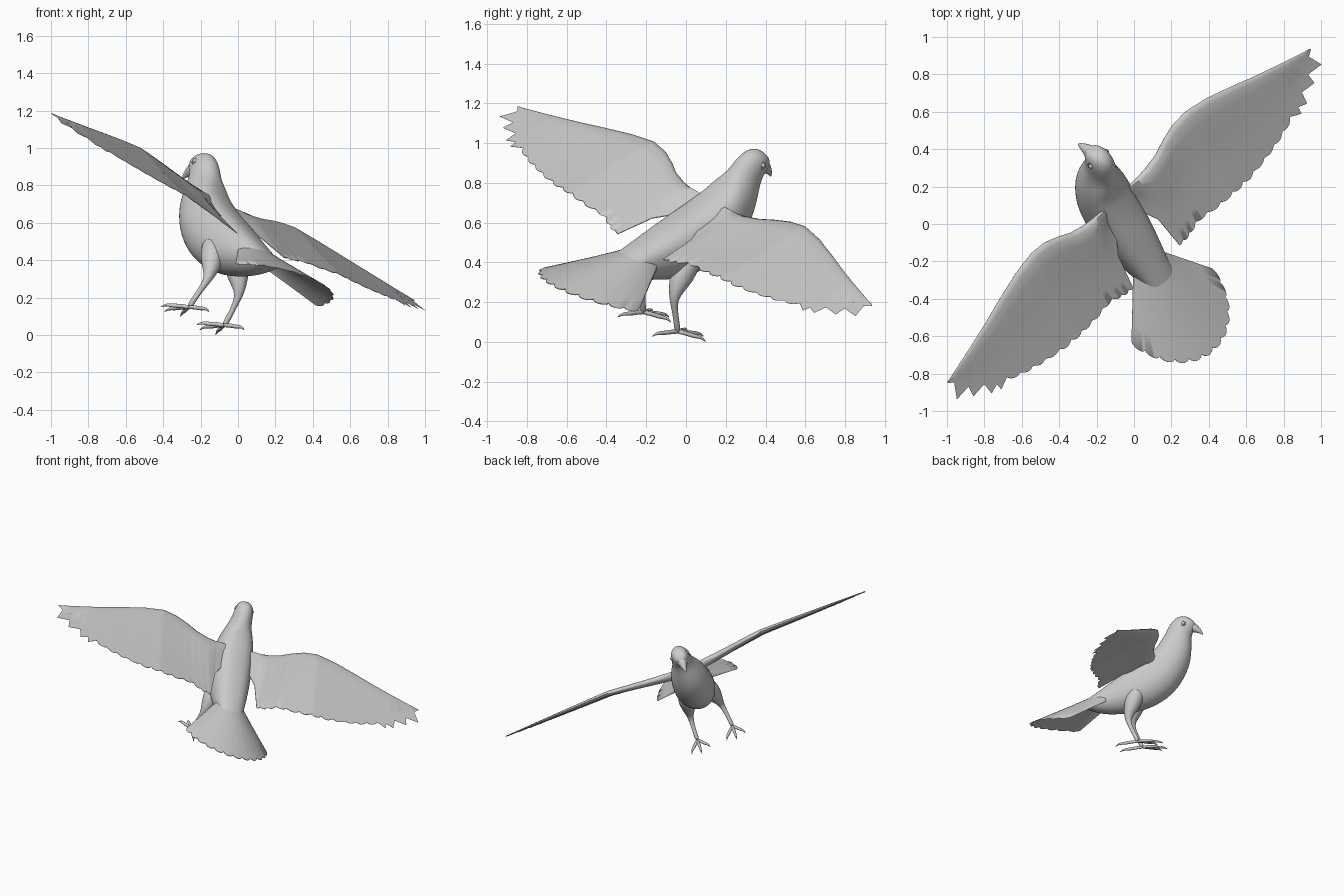
import bpy, bmesh, math
from mathutils import Matrix, Vector

if "Cube" in bpy.data.objects:
    bpy.data.objects.remove(bpy.data.objects["Cube"])

# One plain grey for the whole bird
grey = bpy.data.materials.new("plumage_grey")
grey.use_nodes = True
COLOUR = (0.6, 0.6, 0.6, 1)
grey.diffuse_color = COLOUR
grey.node_tree.nodes["Principled BSDF"].inputs["Base Color"].default_value = COLOUR

# The bird is built upright (x right, y forward, z up), then banked and turned
right = Vector((0.689, 0.633, -0.355)).normalized()
ahead = Vector((0, 0, 1)).cross(right).normalized()
up = right.cross(ahead)
POSE = Matrix((right, ahead, up)).transposed().to_4x4()
POSE.translation = right * -0.232


def finish(obj, mirror=False, subsurf=0, sharp=60):
    obj.data.materials.clear()
    obj.data.materials.append(grey)
    obj.matrix_world = POSE
    bpy.ops.object.select_all(action='DESELECT')
    obj.select_set(True)
    bpy.context.view_layer.objects.active = obj
    bpy.ops.object.shade_smooth_by_angle(angle=math.radians(sharp))
    if subsurf:
        mod = obj.modifiers.new("smooth", 'SUBSURF')
        mod.levels = mod.render_levels = subsurf
    if mirror:
        obj.modifiers.new("other_side", 'MIRROR')
    return obj


def loft(name, rings, **options):
    """Skin a list of equal closed rings and cap both ends."""
    bm = bmesh.new()
    rows = [[bm.verts.new(p) for p in ring] for ring in rings]
    n = len(rows[0])
    for a, b in zip(rows, rows[1:]):
        for i in range(n):
            bm.faces.new((a[i], a[(i + 1) % n], b[(i + 1) % n], b[i]))
    bm.faces.new(rows[0])
    bm.faces.new(rows[-1])
    bmesh.ops.recalc_face_normals(bm, faces=bm.faces)
    mesh = bpy.data.meshes.new(name)
    bm.to_mesh(mesh)
    bm.free()
    obj = bpy.data.objects.new(name, mesh)
    bpy.context.collection.objects.link(obj)
    return finish(obj, **options)


def ellipse(centre, a, b, n, fullness=1.0):
    """Oval ring; fullness below 1 squares the shoulders of its a-side half."""
    ring = []
    for i in range(n):
        c, s = math.cos(2 * math.pi * i / n), math.sin(2 * math.pi * i / n)
        power = fullness if c > 0 else 1
        ring.append(centre + a * math.copysign(abs(c) ** power, c)
                    + b * math.copysign(abs(s) ** power, s))
    return ring


def tube(name, path, n=10, **options):
    """Round limb through (x, y, z, radius) points."""
    pts = [Vector(p[:3]) for p in path]
    rings = []
    for i, p in enumerate(path):
        d = pts[min(i + 1, len(pts) - 1)] - pts[max(i - 1, 0)]
        side = Vector((1, 0, 0)).cross(d).normalized()
        rings.append(ellipse(pts[i], side * p[3], d.cross(side).normalized() * p[3], n))
    return loft(name, rings, **options)


def along(points, t):
    """Point at fraction t of an evenly indexed polyline."""
    k = min(int(t * (len(points) - 1)), len(points) - 2)
    f = t * (len(points) - 1) - k
    return Vector(points[k]).lerp(Vector(points[k + 1]), f)


def blade(lead, trail, thick, cuts):
    """Thin closed section from a blunt edge to a fine edge; cuts = (fraction, thickness)."""
    upper = [lead.lerp(trail, c) + Vector((0, 0, h * thick)) for c, h in cuts]
    lower = [lead.lerp(trail, c) - Vector((0, 0, h * thick * 0.7)) for c, h in cuts]
    return upper + lower[::-1]


# Body, neck and head: back (y, z), belly (y, z), half width
sections = [(-.40, .345, -.39, .318, .07), (-.33, .39, -.33, .288, .088),
            (-.22, .458, -.24, .257, .105), (-.08, .55, -.10, .25, .133),
            (.05, .63, .04, .262, .148), (.13, .69, .20, .318, .15),
            (.18, .73, .328, .425, .143), (.21, .775, .41, .57, .122),
            (.235, .815, .43, .69, .093), (.26, .86, .43, .77, .075),
            (.285, .90, .44, .815, .071), (.33, .945, .458, .84, .064),
            (.39, .952, .468, .865, .049), (.435, .927, .468, .89, .025)]
rings = []
for y1, z1, y2, z2, w in sections:
    top, low = Vector((0, y1, z1)), Vector((0, y2, z2))
    rings.append(ellipse((top + low) / 2, (top - low) / 2, Vector((w, 0, 0)), 24,
                         0.78 if w > 0.1 else 1.0))
loft("body", rings, subsurf=2)

# Beak, a stout cone with a slight downward hook
tube("beak", [(0, .415, .872, .05), (0, .455, .857, .036), (0, .485, .838, .023),
              (0, .508, .818, .011), (0, .517, .802, .003)], subsurf=1)

# Eyes with raised lids
eye_place = Matrix.Translation((.061, .383, .885)) @ Matrix.Rotation(math.radians(75), 4, 'Y')
bpy.ops.mesh.primitive_uv_sphere_add(segments=16, ring_count=10, radius=.013)
eye = bpy.context.object
eye.name = "eye"
eye.data.transform(eye_place)
finish(eye, mirror=True)
bpy.ops.mesh.primitive_torus_add(major_radius=.018, minor_radius=.004,
                                 major_segments=20, minor_segments=8)
lid = bpy.context.object
lid.name = "eyelid"
lid.data.transform(eye_place)
finish(lid, mirror=True)

# Wings: root buried in the shoulder, ruled between leading and scalloped trailing edge
lead_edge = [(0, .175), (.10, .17), (.17, .172), (.24, .178), (.33, .195), (.41, .226),
             (.50, .252), (.60, .257), (.74, .234), (.90, .19), (1.05, .145), (1.18, .11)]
trail_edge = [(0, .06), (.10, .02), (.155, -.07), (.18, -.25), (.25, -.25), (.34, -.224),
              (.475, -.24), (.60, -.246), (.72, -.243), (.86, -.223), (.98, -.198), (1.10, -.163)]
# Separate feather tips and the notches between them
tips = [(1.165, -.172), (1.13, -.122), (1.225, -.152), (1.195, -.085), (1.324, -.098),
        (1.30, -.04), (1.416, -.05), (1.355, .012), (1.412, .049)]


def on_wing(p):
    lift = 0.535 + 0.08 * min(1, p.x / 0.6)
    return Vector((p.x, p.y, lift + 0.54 * p.y))


wing_cuts = [(0, .15), (.02, .6), (.08, 1), (.2, .95), (.4, .5), (.65, .25), (.85, .12), (1, .06)]
rings = []
steps, feathers = 99, 16
for i in range(steps + 1):
    t = i / steps
    wave = abs(math.sin(math.pi * feathers * t)) ** 0.6
    lead, trail = along(lead_edge, t), along(trail_edge, t)
    trail.y += 0.02 * (1 - wave) * min(1, max(0, t * 5 - 1))
    rings.append(blade(on_wing(lead), on_wing(trail), .046 - .035 * t, wing_cuts))
for k, tip in enumerate(tips):
    t = (k + 1) / len(tips)
    lead = Vector(lead_edge[-1]).lerp(Vector((1.406, .053)), t)
    rings.append(blade(on_wing(lead), on_wing(Vector(tip)), .011 - .008 * t, wing_cuts))
loft("wing", rings, mirror=True)

# Fanned tail with rounded feather ends, growing out of the rump
rings = []
tail_cuts = [(0, 1), (.25, .8), (.5, .5), (.75, .3), (1, .12)]
steps, feathers = 96, 12
for i in range(steps + 1):
    s = 2 * i / steps - 1
    wave = abs(math.sin(math.pi * feathers * i / steps)) ** 0.6
    reach = 1 - 0.035 * (1 - wave)
    root = Vector((.06 * s, -.15, .435 - .055 * s * s))
    end = Vector((.325 * math.sin(1.4 * s), -.40 - .39 * math.cos(1.4 * s), .215 - .02 * s * s))
    rings.append(blade(root, root.lerp(end, reach), .018, tail_cuts))
loft("tail", rings)

# Legs: feathered thigh running into a thin shank
tube("leg", [(.07, .04, .44, .05), (.085, .015, .38, .072), (.10, -.015, .30, .064),
             (.112, -.042, .235, .041), (.122, -.05, .18, .021), (.130, -.025, .12, .015),
             (.135, .0, .06, .015), (.137, .02, .018, .017)], n=12, mirror=True, subsurf=1)

# Toes: three forward, one back, each ending in a claw
for name, dx, dy in (("middle_toe", 0, .185), ("inner_toe", -.075, .135),
                     ("outer_toe", .075, .135), ("back_toe", 0, -.17)):
    path = [(.137 + dx * t, .02 + dy * t, z, r) for t, z, r in
            ((-.05, .018, .012), (.25, .02, .012), (.5, .012, .0125),
             (.75, .012, .010), (.88, .006, .006), (1, -.008, .002))]
    tube(name, path, n=8, mirror=True, subsurf=1)
